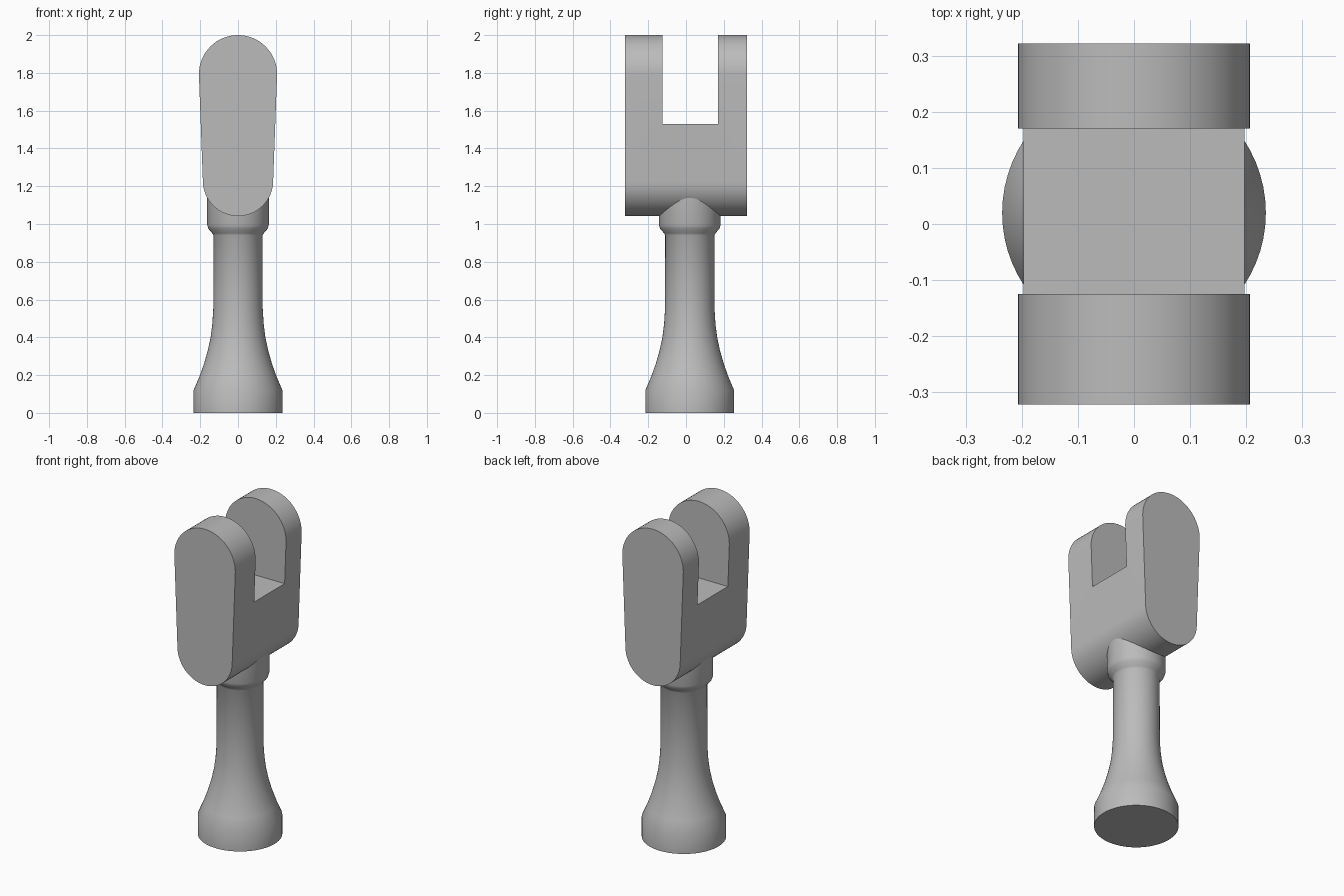
import bpy, bmesh, math
from mathutils import Matrix, Vector

if "Cube" in bpy.data.objects:
    bpy.data.objects.remove(bpy.data.objects["Cube"], do_unlink=True)

grey = bpy.data.materials.new("plain grey")
grey.use_nodes = True
grey.diffuse_color = (0.5, 0.5, 0.5, 1)
grey.node_tree.nodes["Principled BSDF"].inputs["Base Color"].default_value = grey.diffuse_color


def make_object(name, bm):
    bmesh.ops.recalc_face_normals(bm, faces=bm.faces)
    mesh = bpy.data.meshes.new(name)
    bm.to_mesh(mesh)
    bm.free()
    mesh.materials.append(grey)
    obj = bpy.data.objects.new(name, mesh)
    bpy.context.collection.objects.link(obj)
    return obj


def activate(obj):
    bpy.ops.object.select_all(action="DESELECT")
    obj.select_set(True)
    bpy.context.view_layer.objects.active = obj


def arc(radius, centre_z, start, steps=32):
    """Half circle in the XZ plane, turning anticlockwise."""
    angles = [start + math.pi * i / steps for i in range(steps + 1)]
    return [(radius * math.cos(a), centre_z + radius * math.sin(a)) for a in angles]


# Fork head: tapered rounded outline extruded front to back
bm = bmesh.new()
outline = arc(0.207, 1.793, 0) + arc(0.186, 1.228, math.pi)
face = bm.faces.new([bm.verts.new((x, -0.322, z)) for x, z in outline])
extruded = bmesh.ops.extrude_face_region(bm, geom=[face])["geom"]
bmesh.ops.translate(bm, vec=(0, 0.644, 0),
                    verts=[v for v in extruded if isinstance(v, bmesh.types.BMVert)])
head = make_object("fork_head", bm)

# Slot between the two prongs
bm = bmesh.new()
bmesh.ops.create_cube(bm, size=1, matrix=Matrix.LocRotScale(
    Vector((0, 0.023, 2.03)), None, Vector((1, 0.295, 1))))
cutter = make_object("slot_cutter", bm)
cutter.hide_render = True
slot = head.modifiers.new("slot", "BOOLEAN")
slot.operation = "DIFFERENCE"
slot.solver = "EXACT"
slot.object = cutter
activate(head)
bpy.ops.object.modifier_apply(modifier=slot.name)
bpy.data.objects.remove(cutter, do_unlink=True)
bpy.ops.object.shade_smooth_by_angle(angle=math.radians(30))

# Stem: flared foot, slim shaft and collar turned around a vertical axis
profile = [(0, 0), (0.235, 0), (0.235, 0.12), (0.205, 0.19), (0.18, 0.26),
           (0.16, 0.33), (0.145, 0.4), (0.136, 0.47), (0.131, 0.55), (0.13, 0.94),
           (0.137, 0.952), (0.157, 0.975), (0.163, 0.995), (0.163, 1.25), (0, 1.25)]
bm = bmesh.new()
points = [bm.verts.new((r, 0, z)) for r, z in profile]
edges = [bm.edges.new(pair) for pair in zip(points, points[1:])]
bmesh.ops.spin(bm, geom=points + edges, cent=(0, 0, 0), axis=(0, 0, 1),
               angle=math.tau, steps=64)
bmesh.ops.remove_doubles(bm, verts=bm.verts, dist=0.0001)
stem = make_object("stem", bm)
stem.location.y = 0.02
activate(stem)
bpy.ops.object.shade_smooth_by_angle(angle=math.radians(40))
